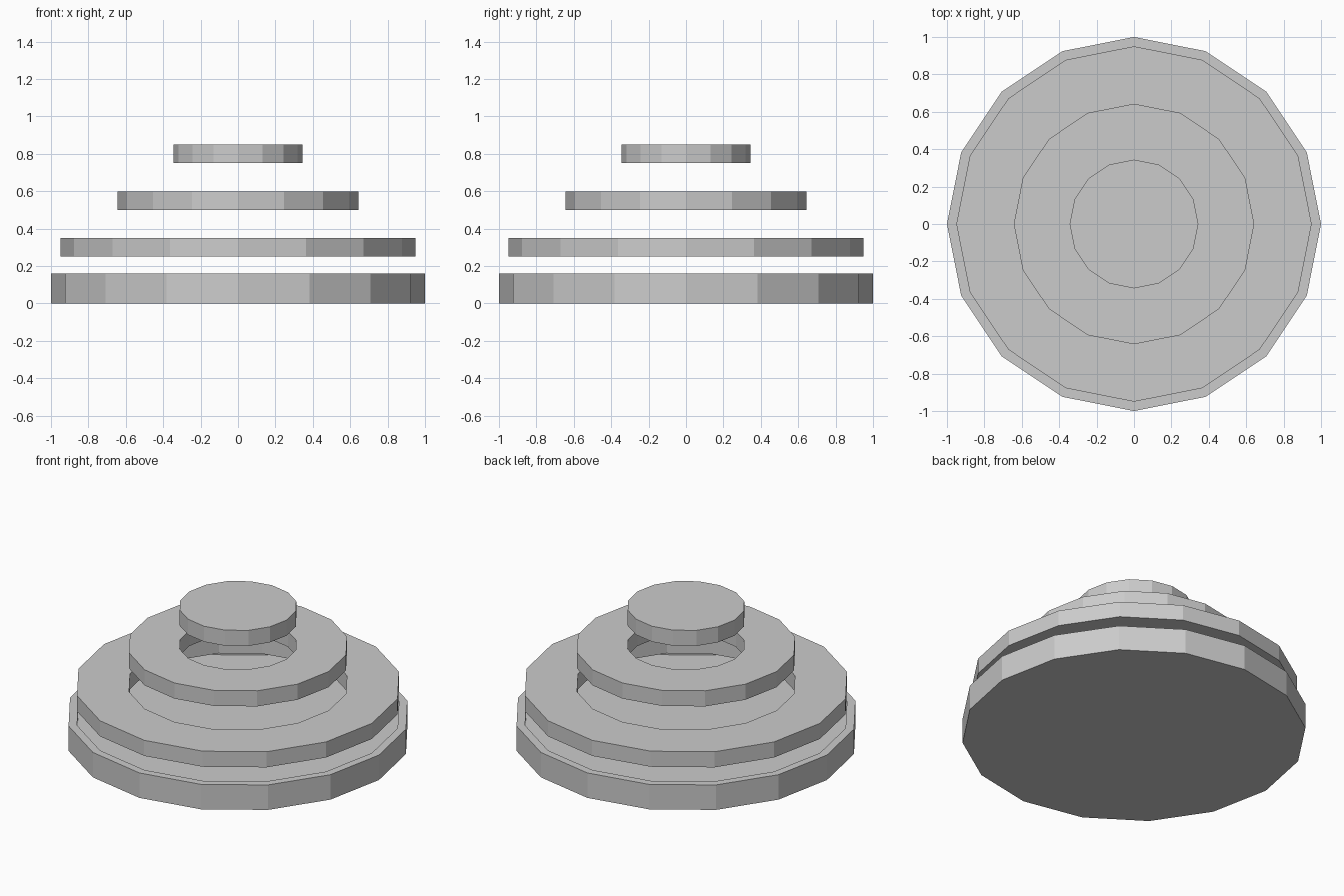
import bpy, bmesh
from math import cos, sin, tau

if "Cube" in bpy.data.objects:
    bpy.data.objects.remove(bpy.data.objects["Cube"])

SIDES = 16

def lathe(name, profile, closed):
    """Revolve an (r, z) profile in flat facets; r = 0 is not used, ends are capped if open."""
    bm = bmesh.new()
    loops = [[bm.verts.new((r * cos(tau * i / SIDES), r * sin(tau * i / SIDES), z))
              for i in range(SIDES)] for r, z in profile]
    pairs = list(zip(loops, loops[1:]))
    if closed:
        pairs.append((loops[-1], loops[0]))
    else:
        bm.faces.new(loops[0])
        bm.faces.new(loops[-1])
    for a, b in pairs:
        for i in range(SIDES):
            j = (i + 1) % SIDES
            bm.faces.new((a[i], a[j], b[j], b[i]))
    bmesh.ops.recalc_face_normals(bm, faces=bm.faces[:])
    mesh = bpy.data.meshes.new(name)
    bm.to_mesh(mesh)
    bm.free()
    obj = bpy.data.objects.new(name, mesh)
    bpy.context.collection.objects.link(obj)
    return obj

def ring(name, outer, inner, z0, z1):
    return lathe(name, [(outer, z0), (outer, z1), (inner, z1), (inner, z0)], True)

# base: shallow tray with a thin rim
lathe("base_tray", [(1, 0), (1, 0.16), (0.95, 0.16), (0.95, 0.10)], False)

# floating nested rings and the centre disc
ring("outer_ring", 0.95, 0.643, 0.25, 0.35)
ring("middle_ring", 0.643, 0.344, 0.50, 0.60)
lathe("centre_disc", [(0.344, 0.75), (0.344, 0.85)], False)
